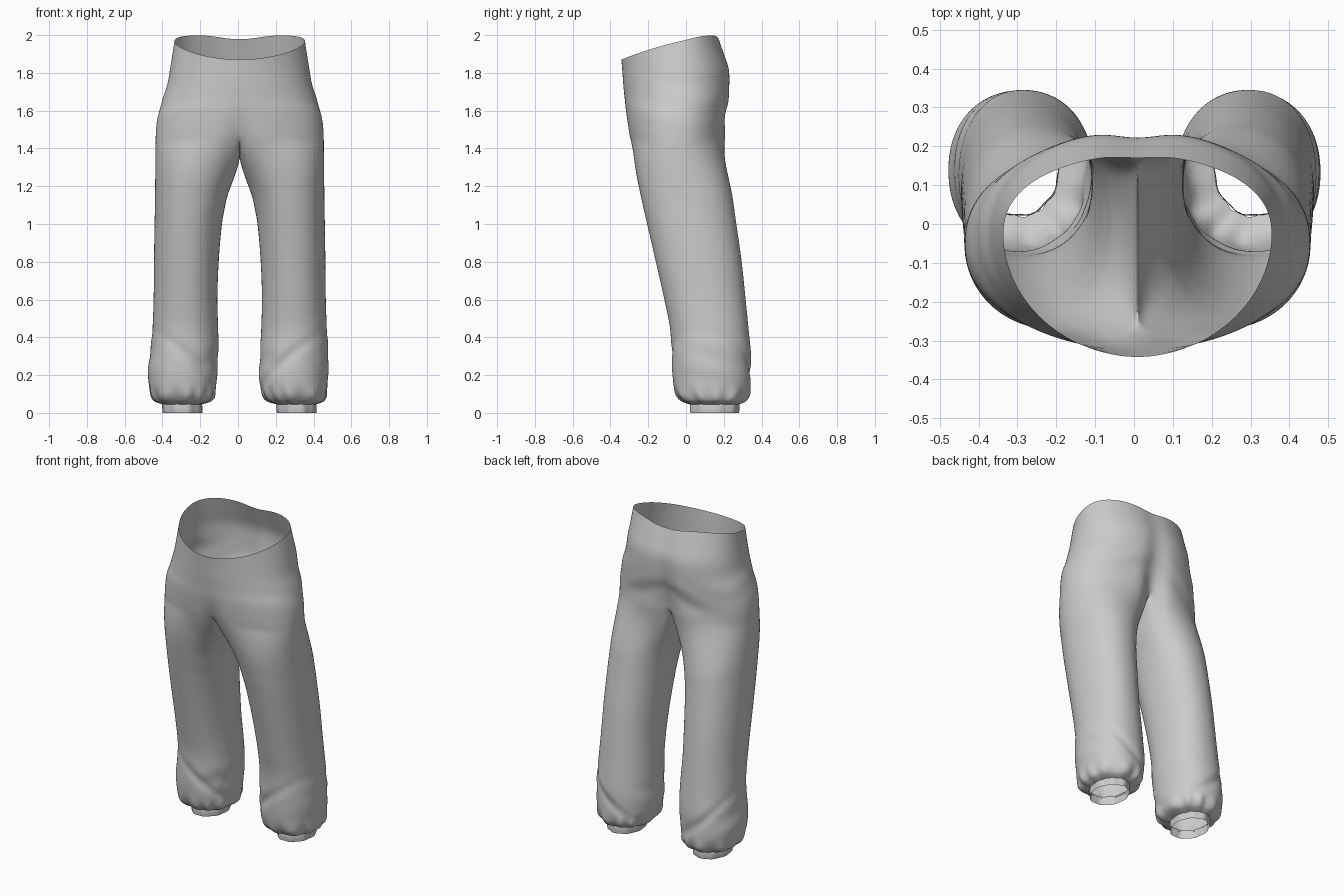
import bpy, bmesh, math
from math import sin, cos, exp, pi, radians

cube = bpy.data.objects.get("Cube")
if cube:
    bpy.data.objects.remove(cube, do_unlink=True)

fabric = bpy.data.materials.new("grey fabric")
fabric.use_nodes = True
grey = (0.6, 0.6, 0.6, 1)
fabric.diffuse_color = grey
fabric.node_tree.nodes["Principled BSDF"].inputs["Base Color"].default_value = grey

OUTER, INNER = 48, 12          # segments round the outside and along the crotch
WRAP = radians(147)            # share of a leg's girth that continues the hips

# Hips: height, half width, front y, back y
HIPS = [(1.4, .446, -.292, .222), (1.5, .443, -.309, .215), (1.6, .428, -.322, .222),
        (1.66, .408, -.326, .235), (1.73, .385, -.332, .239), (1.82, .369, -.338, .235),
        (1.9, .356, -.345, .208), (2.0, .341, -.35, .172)]
# Leg: height, inner x, outer x, front y, back y
LEG = [(.045, .2, .405, .02, .28), (.06, .15, .445, -.02, .312), (.1, .122, .466, -.054, .337),
       (.2, .112, .476, -.072, .344), (.3, .11, .474, -.077, .345), (.45, .114, .462, -.085, .331),
       (.6, .118, .456, -.115, .316), (.8, .111, .454, -.16, .295), (1.0, .094, .451, -.206, .267),
       (1.1, .076, .449, -.229, .253), (1.22, .05, .448, -.254, .238), (1.42, .01, .446, -.293, .222)]


def sample(keys, z):
    """Smooth interpolation of a key table by height."""
    z = min(max(z, keys[0][0]), keys[-1][0])
    k = max(i for i in range(len(keys) - 1) if keys[i][0] <= z)
    a, b = keys[k], keys[k + 1]
    p, q = keys[max(k - 1, 0)], keys[min(k + 2, len(keys) - 1)]
    h = b[0] - a[0]
    t = (z - a[0]) / h
    out = []
    for c in range(1, len(a)):
        m0 = (b[c] - p[c]) / (b[0] - p[0]) * h
        m1 = (q[c] - a[c]) / (q[0] - a[0]) * h
        out.append((2*t**3 - 3*t*t + 1) * a[c] + (t**3 - 2*t*t + t) * m0
                   + (3*t*t - 2*t**3) * b[c] + (t**3 - t*t) * m1)
    return out


def bump(v, centre, width):
    return exp(-((v - centre) / width) ** 2)


def power(v, n):
    return math.copysign(abs(v) ** (2 / n), v)


def hip_point(a, t):
    """Point on one half of the hips; t runs from waist to crotch."""
    s = sin(a)
    seam = bump(cos(a), 0, .35)
    rim = 1.97 + .065 * s - .035 * s * s - (.022 * seam if s > 0 else 0)
    z = rim + (1.42 + .04 * s * s - rim) * t
    half, front, back = sample(HIPS, z)
    middle = -.02 - .03 * t
    # Egg-shaped section: pointed front and fuller back at the waist
    n = 2.2 if s > 0 else 1.88 + .42 * t
    x = half * power(cos(a), n) if abs(s) < .9999 else 0
    y = middle + (back - middle if s > 0 else middle - front) * power(s, n)
    # Centre seam cleft, deeper towards the crotch and at the back
    if s > 0:
        y -= (.01 + .05 * t * t) * bump(x, 0, .07)
    else:
        y += .03 * t ** 4 * bump(x, 0, .06)
    # Slack folds over the seat
    y += .005 * sin(z * 42 + x * 16) * bump(z, 1.58, .1) * max(0, s) * bump(x, .2, .14)
    return x * (1 + .008 * sin(z * 38 + 3 * s) * bump(z, 1.64, .09)), y, z


def leg_point(a, z):
    """Point on the left leg, with folds pushed along the radius."""
    xi, xo, front, back = sample(LEG, z)
    gather = sin(11 * a + 1.5 * sin(3 * a)) * .05 * bump(z, .075, .05)
    shin = sin(z * 36 + 2.2 * a) * .02 * bump(z, .26, .11) * (.5 + .5 * sin(2 * a + 1))
    diagonal = -.06 * bump(z, .27 + .17 * sin(a + 1.9), .03) * bump(z, .25, .14)
    r = 1 + gather + shin + diagonal
    return ((xi + xo) / 2 + (xo - xi) / 2 * power(cos(a), 2.15) * r,
            (front + back) / 2 + (back - front) / 2 * power(sin(a), 2.15) * r, z)


def blend_point(start, a, t):
    """Ease from a point on the crotch opening into the leg below it."""
    z = start[2] + (1.12 - start[2]) * t
    leg = leg_point(a, z)
    ease = sin(pi / 2 * t)
    return (start[0] + (leg[0] - start[0]) * ease, start[1] + (leg[1] - start[1]) * ease, z)


def place(p, side):
    """Put a point on either side; the cloth hangs a touch to the left above the hems."""
    return (side * p[0] + .009 * (1 - bump(p[2], .18, .12)), p[1], p[2])


def add_mesh(name, rows_sets):
    """Skin rows of points into strips on both sides and join them at the centre."""
    bm = bmesh.new()
    for side in (1, -1):
        for rows, closed in rows_sets:
            grid = [[bm.verts.new(place(p, side)) for p in row] for row in rows]
            for up, low in zip(grid, grid[1:]):
                count = len(up)
                for i in range(count if closed else count - 1):
                    j = (i + 1) % count
                    bm.faces.new((up[i], low[i], low[j], up[j])[::side])
    bmesh.ops.remove_doubles(bm, verts=bm.verts, dist=.0004)
    mesh = bpy.data.meshes.new(name)
    bm.to_mesh(mesh)
    bm.free()
    mesh.materials.append(fabric)
    obj = bpy.data.objects.new(name, mesh)
    bpy.context.collection.objects.link(obj)
    smooth = obj.modifiers.new("smooth", "SUBSURF")
    smooth.levels = smooth.render_levels = 1
    for poly in mesh.polygons:
        poly.use_smooth = True


# Hips: open half rings from the waist down to the crotch
hip_angles = [-pi / 2 + pi * i / OUTER for i in range(OUTER + 1)]
hips = [[hip_point(a, r / 22) for a in hip_angles] for r in range(23)]

# Crotch seam hanging between the back and front centre points
back, front = hips[-1][-1], hips[-1][0]
seam = []
for k in range(1, INNER):
    t = k / INNER
    seam.append((0, back[1] + (front[1] - back[1]) * t, 1.46 - .11 * sin(pi * t) ** .8))
crotch = hips[-1] + seam

# Legs: closed rings, blended out of the crotch opening
leg_angles = [-WRAP + 2 * WRAP * i / OUTER for i in range(OUTER + 1)]
leg_angles += [WRAP + 2 * (pi - WRAP) * k / INNER for k in range(1, INNER)]
legs = [[blend_point(p, a, r / 14) for p, a in zip(crotch, leg_angles)] for r in range(14)]
legs += [[leg_point(a, 1.12 - 1.02 * r / 51) for a in leg_angles] for r in range(52)]
legs += [[leg_point(a, z) for a in leg_angles] for z in (.085, .07, .06, .052, .045)]
add_mesh("trousers", [(hips, False), (legs, True)])

# Ankle cuffs: short, slightly puckered bands under the gathered hems
cuff = []
for z, grow in ((.055, .98), (.045, 1), (.025, 1.01), (.008, 1), (0, .99)):
    ring = []
    for i in range(48):
        a = 2 * pi * i / 48
        r = grow * (1 + .025 * sin(9 * a))
        ring.append((.302 + .105 * r * cos(a), .15 + .13 * r * sin(a), z))
    cuff.append(ring)
add_mesh("ankle_cuffs", [(cuff, True)])
